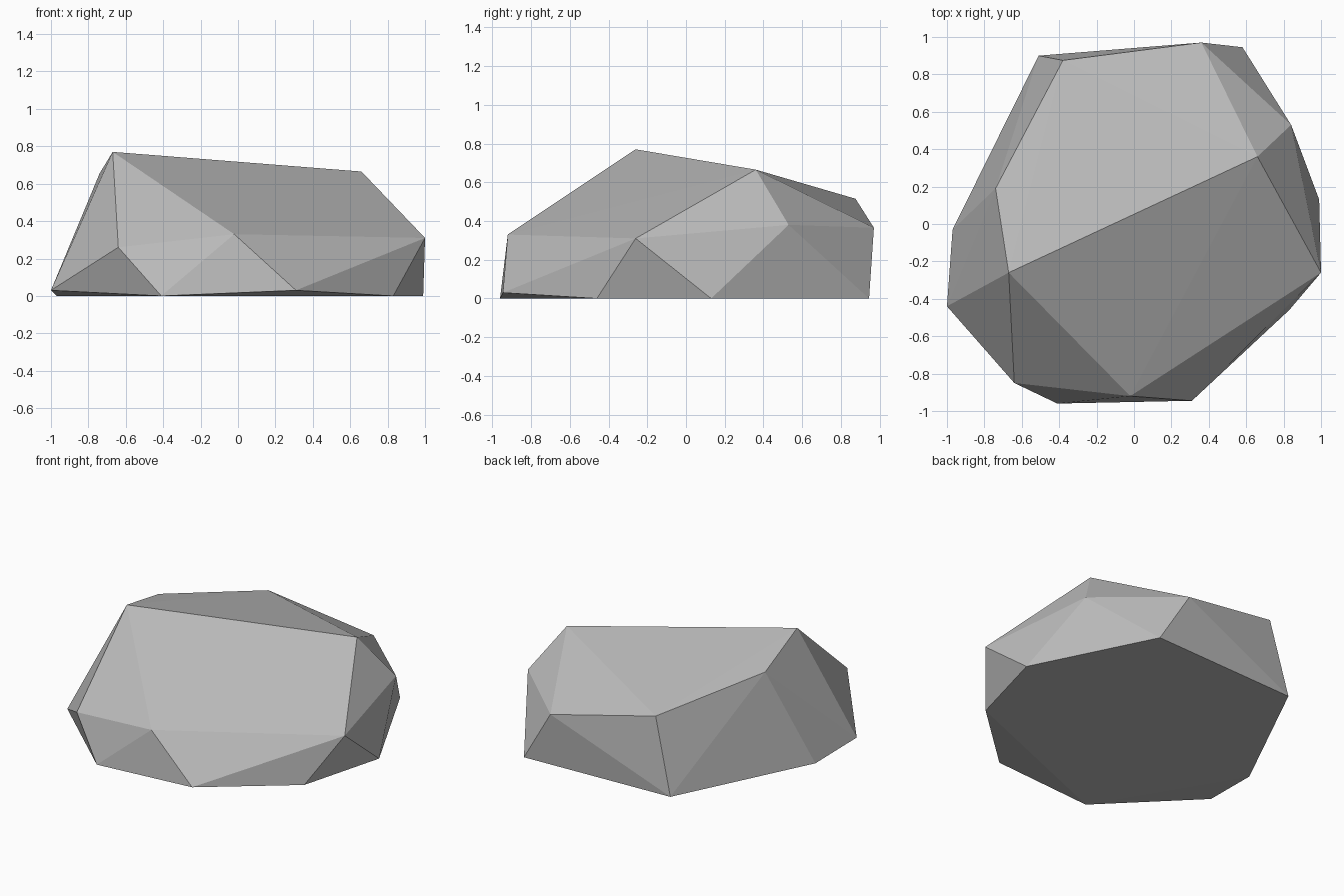
import bpy
import bmesh
import math

# Remove the default cube only
default_cube = bpy.data.objects.get("Cube")
if default_cube:
    bpy.data.objects.remove(default_cube, do_unlink=True)


def make_material(name, colour):
    material = bpy.data.materials.new(name)
    material.use_nodes = True
    material.diffuse_color = colour
    for node in material.node_tree.nodes:
        if node.type == 'BSDF_PRINCIPLED':
            node.inputs["Base Color"].default_value = colour
    return material


def make_faceted_stone(name, corners, material):
    """Wrap a convex, flat-faced skin around the chiselled corners."""
    bm = bmesh.new()
    for corner in corners:
        bm.verts.new(corner)
    bmesh.ops.convex_hull(bm, input=bm.verts[:])
    # Merge the triangles that lie in one plane into clean facets
    bmesh.ops.dissolve_limit(bm, angle_limit=math.radians(1),
                             verts=bm.verts[:], edges=bm.edges[:])
    bmesh.ops.recalc_face_normals(bm, faces=bm.faces[:])
    mesh = bpy.data.meshes.new(name)
    bm.to_mesh(mesh)
    bm.free()
    mesh.materials.append(material)
    stone = bpy.data.objects.new(name, mesh)
    bpy.context.collection.objects.link(stone)
    return stone


# Footprint on the ground, with two slightly lifted corners
footprint = [(-.97, -.03, 0), (-1, -.44, .03), (-.41, -.96, 0),
             (.31, -.945, .03), (.83, -.46, 0), (.99, .13, 0),
             (.58, .945, 0), (-.51, .9, 0)]

# Corners around the flanks
flanks = [(-.64, -.85, .26), (-.02, -.92, .33), (1, -.26, .31),
          (.84, .53, .38), (.36, .97, .365)]

# Corners of the sloping crown
crown = [(-.67, -.26, .77), (.66, .36, .665),
         (-.38, .875, .515), (-.74, .19, .655)]

stone_grey = make_material("stone grey", (.5, .5, .5, 1))
make_faceted_stone("boulder", footprint + flanks + crown, stone_grey)
